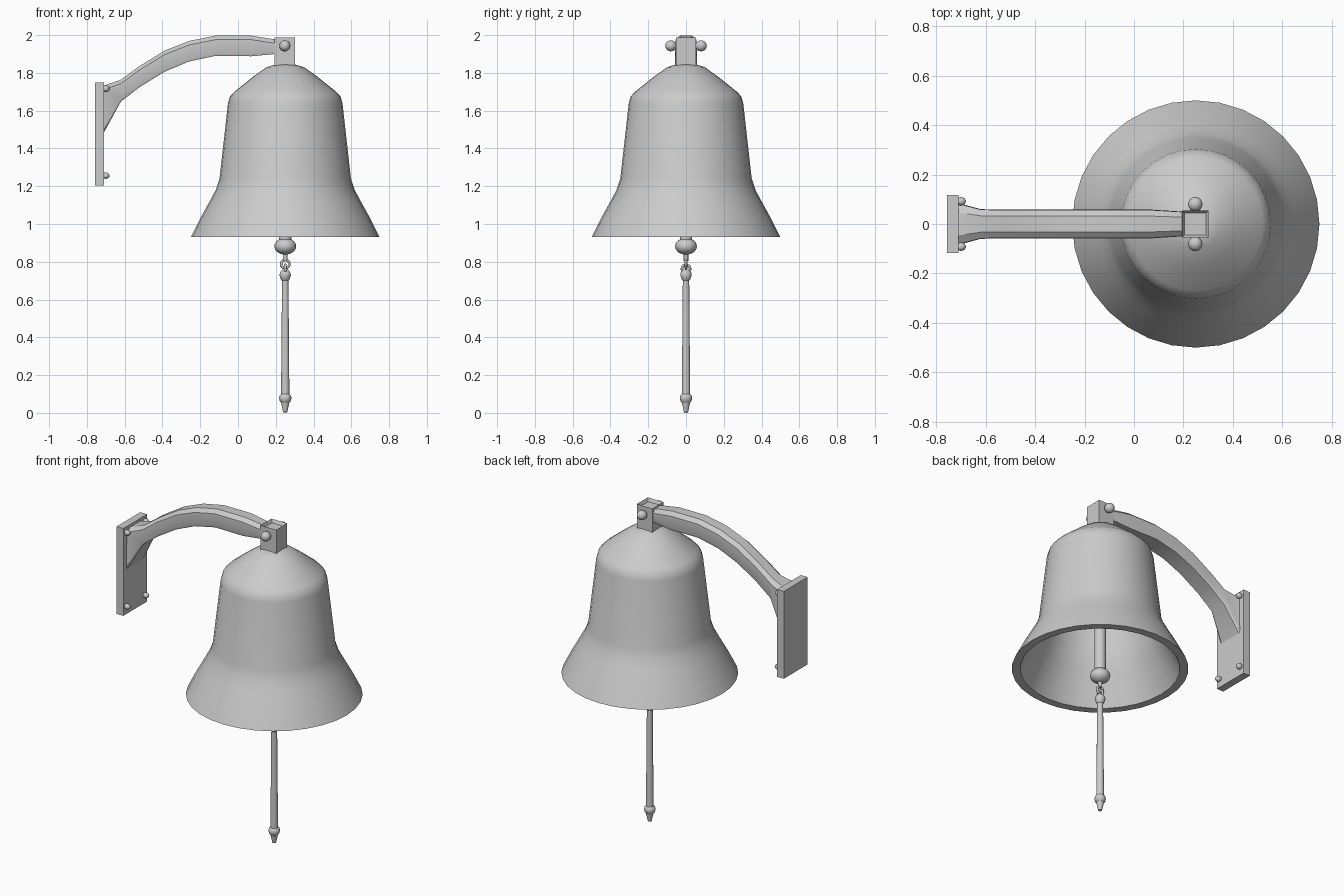
import bpy
import bmesh
import math
from mathutils import Matrix, Vector

old = bpy.data.objects.get("Cube")
if old:
    bpy.data.objects.remove(old, do_unlink=True)

GREY = (0.6, 0.6, 0.6, 1)
metal = bpy.data.materials.new("grey metal")
metal.use_nodes = True
metal.diffuse_color = GREY
metal.node_tree.nodes["Principled BSDF"].inputs["Base Color"].default_value = GREY
BELL_X = 0.25


def finish(name, bm, angle=None):
    bmesh.ops.recalc_face_normals(bm, faces=bm.faces)
    mesh = bpy.data.meshes.new(name)
    bm.to_mesh(mesh)
    bm.free()
    mesh.materials.append(metal)
    obj = bpy.data.objects.new(name, mesh)
    bpy.context.collection.objects.link(obj)
    if angle:
        bpy.ops.object.select_all(action="DESELECT")
        obj.select_set(True)
        bpy.context.view_layer.objects.active = obj
        bpy.ops.object.shade_smooth_by_angle(angle=math.radians(angle))
    return obj


def box(name, lo, hi):
    bm = bmesh.new()
    lo, hi = Vector(lo), Vector(hi)
    bmesh.ops.create_cube(bm, matrix=Matrix.Translation((lo + hi) / 2)
                          @ Matrix.Diagonal((*(hi - lo), 1)))
    return finish(name, bm)


def lathe(name, profile, segments, angle=35):
    """Spin (radius, z) points about the bell axis."""
    bm = bmesh.new()
    verts = [bm.verts.new((r, 0, z)) for r, z in profile]
    edges = [bm.edges.new(pair) for pair in zip(verts, verts[1:])]
    bmesh.ops.spin(bm, geom=verts + edges, axis=(0, 0, 1), cent=(0, 0, 0),
                   angle=math.tau, steps=segments)
    bmesh.ops.remove_doubles(bm, verts=bm.verts, dist=0.0005)
    bmesh.ops.translate(bm, verts=bm.verts, vec=(BELL_X, 0, 0))
    return finish(name, bm, angle)


def ball(name, centre, radii):
    bm = bmesh.new()
    bmesh.ops.create_uvsphere(bm, u_segments=16, v_segments=10, radius=1,
                              matrix=Matrix.Translation(centre) @ Matrix.Diagonal((*radii, 1)))
    return finish(name, bm, 60)


def ring(name, z, turn):
    bpy.ops.mesh.primitive_torus_add(major_segments=16, minor_segments=8, major_radius=0.022,
                                     minor_radius=0.007, location=(BELL_X, 0, z),
                                     rotation=(math.pi / 2, 0, turn))
    obj = bpy.context.object
    obj.name = name
    obj.data.materials.append(metal)
    bpy.ops.object.shade_smooth_by_angle(angle=math.radians(60))


# Hollow bell: outer wall up to the crown, then the inner wall back to the rim
outer = [(0.50, 0.93), (0.45, 1.03), (0.40, 1.12), (0.368, 1.18), (0.348, 1.24),
         (0.303, 1.64), (0.293, 1.675), (0.27, 1.70), (0.17, 1.78), (0.10, 1.83),
         (0.06, 1.843), (0, 1.845)]
inner = [(0, 1.80), (0.13, 1.74), (0.25, 1.655), (0.265, 1.62), (0.31, 1.24),
         (0.36, 1.12), (0.452, 0.93)]
lathe("bell", outer + inner + outer[:1], 32)

# Clapper and pull
lathe("clapper_rod", [(0, 1.80), (0.033, 1.80), (0.033, 0.90), (0, 0.90)], 16)
ball("clapper_ball", (BELL_X, 0, 0.882), (0.058, 0.058, 0.044))
lathe("clapper_stem", [(0, 0.85), (0.012, 0.85), (0.012, 0.805), (0, 0.805)], 12)
ring("upper_link", 0.788, 0)
ring("lower_link", 0.762, math.pi / 2)
lathe("pull_rod", [(0, 0.762), (0.015, 0.758), (0.028, 0.742), (0.03, 0.728), (0.022, 0.705),
                   (0.017, 0.70), (0.022, 0.10), (0.03, 0.092), (0.033, 0.078), (0.028, 0.06),
                   (0.022, 0.055), (0.011, 0.004), (0, 0)], 16)

# Wall plate with four screws
box("wall_plate", (-0.757, -0.117, 1.205), (-0.71, 0.117, 1.75))
for side in (-1, 1):
    for z in (1.717, 1.256):
        ball("plate_screw", (-0.70, side * 0.092, z), (0.02, 0.017, 0.017))

# Arched arm: stations are x, bottom z, top z, half width
stations = [(-0.712, 1.48, 1.735, 0.085), (-0.62, 1.648, 1.767, 0.06),
            (-0.52, 1.725, 1.84, 0.058), (-0.39, 1.805, 1.92, 0.058),
            (-0.26, 1.86, 1.972, 0.058), (-0.12, 1.89, 2.0, 0.058),
            (0.07, 1.888, 2.0, 0.058), (0.20, 1.90, 1.98, 0.05)]
bm = bmesh.new()
loops = []
for x, low, high, w in stations:
    half = [(0.9 * w, low), (w, low + 0.015), (0.97 * w, high - 0.024), (0.55 * w, high - 0.003)]
    section = half + [(-y, z) for y, z in reversed(half)]
    loops.append([bm.verts.new((x, y, z)) for y, z in section])
for a, b in zip(loops, loops[1:]):
    for i in range(len(a)):
        j = (i + 1) % len(a)
        bm.faces.new((a[i], a[j], b[j], b[i]))
bm.faces.new(loops[0])
bm.faces.new(loops[-1])
finish("arm", bm, 32)

# Hanger: block with a recessed top, held by a cross bolt
bm = bmesh.new()
bmesh.ops.create_cube(bm, matrix=Matrix.Translation((0.248, 0, 1.91))
                      @ Matrix.Diagonal((0.108, 0.108, 0.156, 1)))
top = max(bm.faces, key=lambda f: f.calc_center_median().z)
bmesh.ops.inset_region(bm, faces=[top], thickness=0.014)
bmesh.ops.translate(bm, verts=top.verts, vec=(0, 0, -0.02))
finish("hanger_block", bm)
for side in (-1, 1):
    ball("bolt_head", (0.248, side * 0.08, 1.943), (0.029, 0.03, 0.029))
